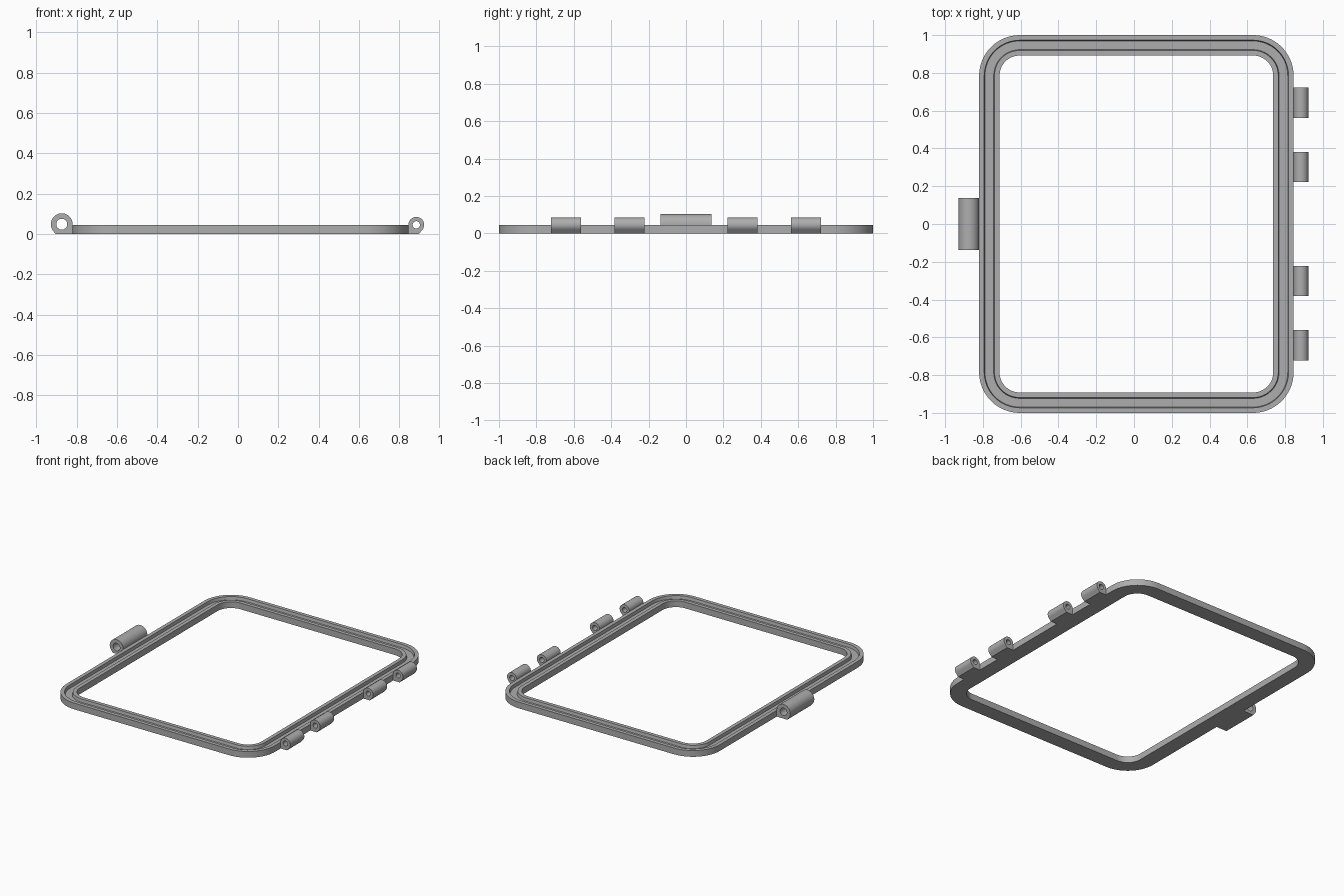
import bpy
import bmesh
from math import radians, sin, cos, pi, atan2, acos, hypot

cube = bpy.data.objects.get("Cube")
if cube:
    bpy.data.objects.remove(cube, do_unlink=True)

grey = bpy.data.materials.new("plain grey")
grey.use_nodes = True
GREY = (0.42, 0.42, 0.42, 1)
grey.diffuse_color = GREY
grey.node_tree.nodes["Principled BSDF"].inputs["Base Color"].default_value = GREY

THICK = 0.045           # frame height
LEFT, RIGHT = -0.82, 0.845


def finish(bm, name):
    bmesh.ops.recalc_face_normals(bm, faces=bm.faces[:])
    mesh = bpy.data.meshes.new(name)
    bm.to_mesh(mesh)
    bm.free()
    mesh.materials.append(grey)
    obj = bpy.data.objects.new(name, mesh)
    bpy.context.collection.objects.link(obj)
    bpy.ops.object.select_all(action='DESELECT')
    obj.select_set(True)
    bpy.context.view_layer.objects.active = obj
    bpy.ops.object.shade_smooth_by_angle(angle=radians(30))
    return obj


def rounded_rect(inset, radius=0.215, steps=16):
    """Rounded rectangle whose corners stay concentric as it is inset."""
    mid, half_x, half_y = (LEFT + RIGHT) / 2, (RIGHT - LEFT) / 2 - radius, 1 - radius
    points = []
    for corner, (sx, sy) in enumerate([(1, 1), (-1, 1), (-1, -1), (1, -1)]):
        for i in range(steps + 1):
            a = (corner + i / steps) * pi / 2
            points.append((mid + sx * half_x + (radius - inset) * cos(a),
                           sy * half_y + (radius - inset) * sin(a)))
    return points


def build_frame():
    # Cross-section as (inset from outer edge, height), with a seal groove on top
    floor = THICK - 0.022
    section = [(0, 0), (0, THICK), (0.027, THICK), (0.031, floor),
               (0.077, floor), (0.081, THICK), (0.108, THICK), (0.108, 0)]
    bm = bmesh.new()
    rings = [[bm.verts.new((x, y, z)) for x, y in rounded_rect(inset)]
             for inset, z in section]
    for k, ring in enumerate(rings):
        following = rings[(k + 1) % len(rings)]
        for i in range(len(ring)):
            j = (i + 1) % len(ring)
            bm.faces.new((ring[i], ring[j], following[j], following[i]))
    finish(bm, "gasket_frame")


def build_knuckle(name, wall, side, radius, hole, height, foot, y0, y1):
    """Pierced barrel with a foot, standing against the frame wall."""
    # Outline: tangent from the foot, round the barrel, down the frame wall
    start = atan2(-height, foot) + acos(radius / hypot(foot, height))
    arc = [start + (pi - start) * i / 36 for i in range(37)]
    outline = [(radius * cos(a), radius * sin(a)) for a in arc]
    outline += [(-radius, -height), (foot, -height)]
    bore = [(hole * cos(i * pi / 16), hole * sin(i * pi / 16)) for i in range(32)]

    bm = bmesh.new()
    edges = []
    for loop in (outline, bore):
        verts = [bm.verts.new((wall + side * (radius + u), y0, height + v)) for u, v in loop]
        edges += [bm.edges.new((v, verts[i - 1])) for i, v in enumerate(verts)]
    bmesh.ops.triangle_fill(bm, use_beauty=True, edges=edges)
    extruded = bmesh.ops.extrude_face_region(bm, geom=bm.faces[:], use_keep_orig=True)
    moved = [g for g in extruded["geom"] if isinstance(g, bmesh.types.BMVert)]
    bmesh.ops.translate(bm, verts=moved, vec=(0, y1 - y0, 0))
    finish(bm, name)


build_frame()

# Wide latch barrel on one long side
build_knuckle("latch_barrel", LEFT, -1, 0.054, 0.027, 0.049, 0.03, -0.137, 0.137)

# Two pairs of hinge knuckles on the other, mirrored front to back
for end, s in (("back", 1), ("front", -1)):
    for place, near in (("inner", 0.222), ("outer", 0.562)):
        low, high = sorted((s * near, s * (near + 0.16)))
        build_knuckle(f"hinge_knuckle_{end}_{place}", RIGHT, 1,
                      0.039, 0.018, 0.046, 0.012, low, high)
